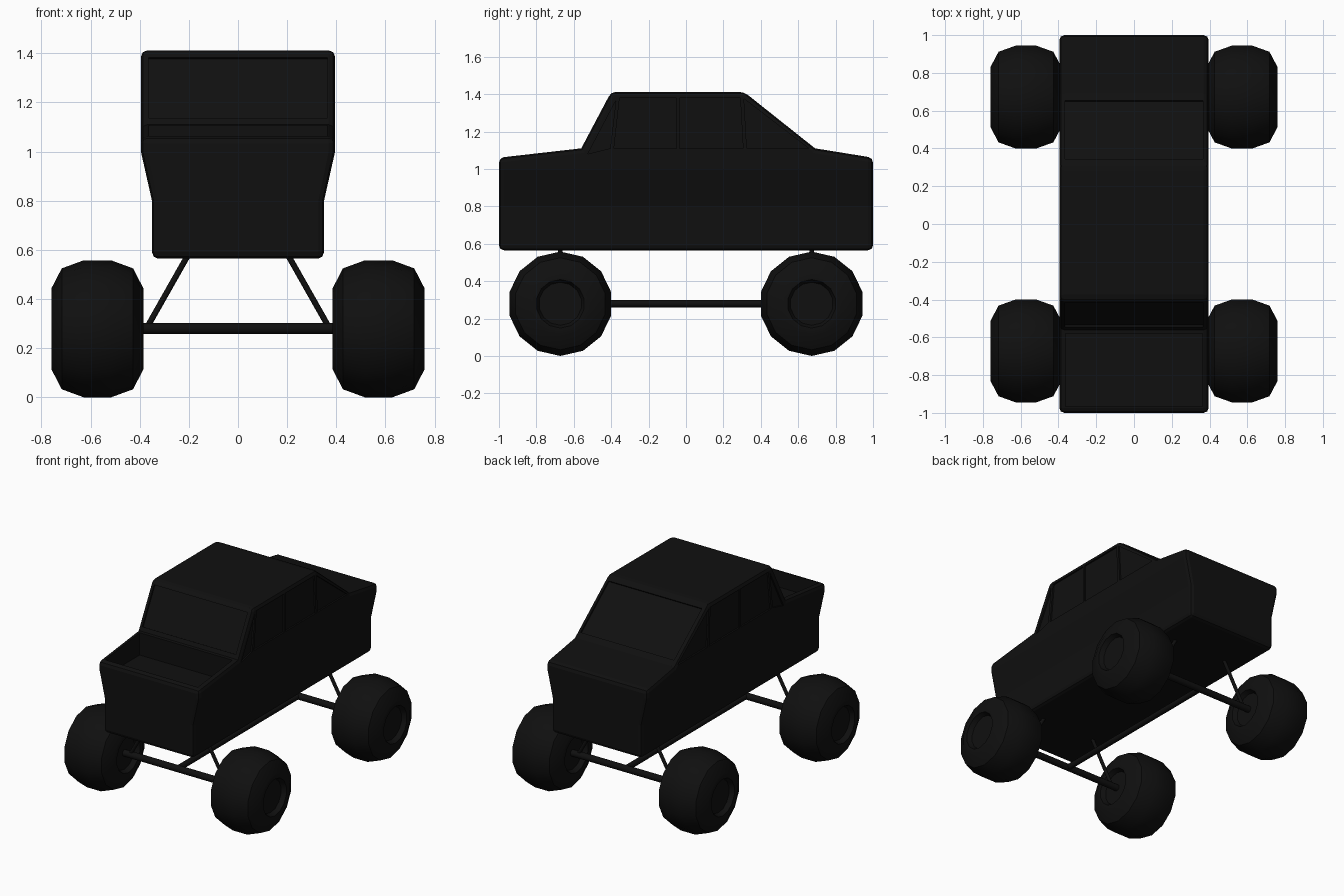
import bpy, bmesh, math
from mathutils import Vector

if "Cube" in bpy.data.objects:
    bpy.data.objects.remove(bpy.data.objects["Cube"])

black = bpy.data.materials.new("black_paint")
black.diffuse_color = (0.005, 0.005, 0.005, 1)
black.use_nodes = True
black.node_tree.nodes["Principled BSDF"].inputs["Base Color"].default_value = black.diffuse_color


def finish(name, bm, smooth=None):
    bmesh.ops.recalc_face_normals(bm, faces=bm.faces[:])
    me = bpy.data.meshes.new(name)
    bm.to_mesh(me)
    bm.free()
    ob = bpy.data.objects.new(name, me)
    bpy.context.collection.objects.link(ob)
    me.materials.append(black)
    if smooth:
        bpy.ops.object.select_all(action='DESELECT')
        ob.select_set(True)
        bpy.context.view_layer.objects.active = ob
        bpy.ops.object.shade_smooth_by_angle(angle=math.radians(smooth))
    return ob


def prism(bm, pts, x0, x1):
    """Extrude a side-view (y, z) outline from x0 to x1."""
    a = [bm.verts.new((x0, y, z)) for y, z in pts]
    b = [bm.verts.new((x1, y, z)) for y, z in pts]
    bm.faces.new(a)
    bm.faces.new(b[::-1])
    n = len(pts)
    for i in range(n):
        j = (i + 1) % n
        bm.faces.new((a[j], a[i], b[i], b[j]))


def lathe(name, profile, sides, loc, smooth=35):
    """Revolve (x, radius) points about a sideways axis, capped at both ends."""
    bm = bmesh.new()
    rings = []
    for x, r in profile:
        ring = []
        for k in range(sides):
            t = 2 * math.pi * k / sides
            ring.append(bm.verts.new((x + loc[0], loc[1] + r * math.sin(t), loc[2] - r * math.cos(t))))
        rings.append(ring)
    for p, q in zip(rings, rings[1:]):
        for k in range(sides):
            m = (k + 1) % sides
            bm.faces.new((p[k], p[m], q[m], q[k]))
    bm.faces.new(rings[0])
    bm.faces.new(rings[-1])
    return finish(name, bm, smooth)


def rod(name, p, q, r):
    p, q = Vector(p), Vector(q)
    bm = bmesh.new()
    bmesh.ops.create_cone(bm, cap_ends=True, segments=12, radius1=r, radius2=r, depth=(q - p).length)
    rot = (q - p).to_track_quat('Z', 'Y').to_matrix()
    for v in bm.verts:
        v.co = rot @ v.co + (p + q) / 2
    return finish(name, bm, 40)


# Body and cab: side outline, rounded edges, narrower lower half
W = 0.395
bm = bmesh.new()
prism(bm, [(-1, 0.565), (1, 0.565), (1, 1.06), (0.69, 1.11), (0.31, 1.412),
           (-0.40, 1.412), (-0.56, 1.11), (-1, 1.06)], -W, W)
bmesh.ops.recalc_face_normals(bm, faces=bm.faces[:])
round_edges = [e for e in bm.edges if e.is_convex]
bmesh.ops.bevel(bm, geom=round_edges, offset=0.026, offset_type='OFFSET', segments=2,
                profile=0.5, affect='EDGES')
for z in (0.8, 1.0):
    bmesh.ops.bisect_plane(bm, geom=bm.verts[:] + bm.edges[:] + bm.faces[:], dist=1e-5,
                           plane_co=(0, 0, z), plane_no=(0, 0, 1))
for v in bm.verts:
    if v.co.z < 0.81:
        v.co.x *= 0.35 / W
body = finish("truck_body", bm)

# Recess cutters: side windows, sloped windows, open bed
bm = bmesh.new()
side_windows = [
    [(-0.525, 1.08), (-0.405, 1.11), (-0.375, 1.365)],
    [(-0.385, 1.11), (-0.05, 1.11), (-0.05, 1.38), (-0.355, 1.38)],
    [(-0.035, 1.11), (0.305, 1.11), (0.29, 1.38), (-0.035, 1.38)],
    [(0.325, 1.11), (0.655, 1.11), (0.31, 1.375)],
]
for s in (-1, 1):
    for outline in side_windows:
        prism(bm, outline, s * 0.384, s * 0.43)


def slope_window(low, high, depth=0.012):
    a, b = Vector(low), Vector(high)
    d = (b - a).normalized()
    n = Vector((-d.y, d.x))
    if n.y < 0:
        n = -n
    pts = [a - n * depth, b - n * depth, b + n * 0.03, a + n * 0.03]
    prism(bm, [tuple(p) for p in pts], -0.365, 0.365)


slope_window((-0.546, 1.136), (-0.416, 1.382))
slope_window((0.655, 1.138), (0.345, 1.384))
prism(bm, [(-0.965, 0.95), (-0.58, 0.95), (-0.58, 1.118), (-0.965, 1.118)], -0.362, 0.362)
cutter = finish("recess_cutter", bm)
cutter.hide_render = True
cutter.hide_set(True)
cut = body.modifiers.new("recesses", 'BOOLEAN')
cut.operation = 'DIFFERENCE'
cut.solver = 'EXACT'
cut.object = cutter

# Wheels, axles and struts
half = [(0.155, 0.0005), (0.155, 0.115), (0.187, 0.13), (0.187, 0.165), (0.145, 0.246), (0.055, 0.279)]
tyre = [(-x, r) for x, r in half] + [(x, r) for x, r in half[::-1]]
for end, y in (("front", -0.672), ("rear", 0.672)):
    for side, s in (("left", 1), ("right", -1)):
        lathe(f"{end}_{side}_wheel", tyre, 14, (s * 0.572, y, 0.279))
        rod(f"{end}_{side}_strut", (s * 0.37, y, 0.285), (s * 0.20, y, 0.585), 0.012)
    rod(f"{end}_axle", (-0.43, y, 0.28), (0.43, y, 0.28), 0.023)

# Drive shaft joining the axles
rod("drive_shaft", (0, -0.672, 0.28), (0, 0.672, 0.28), 0.02)
